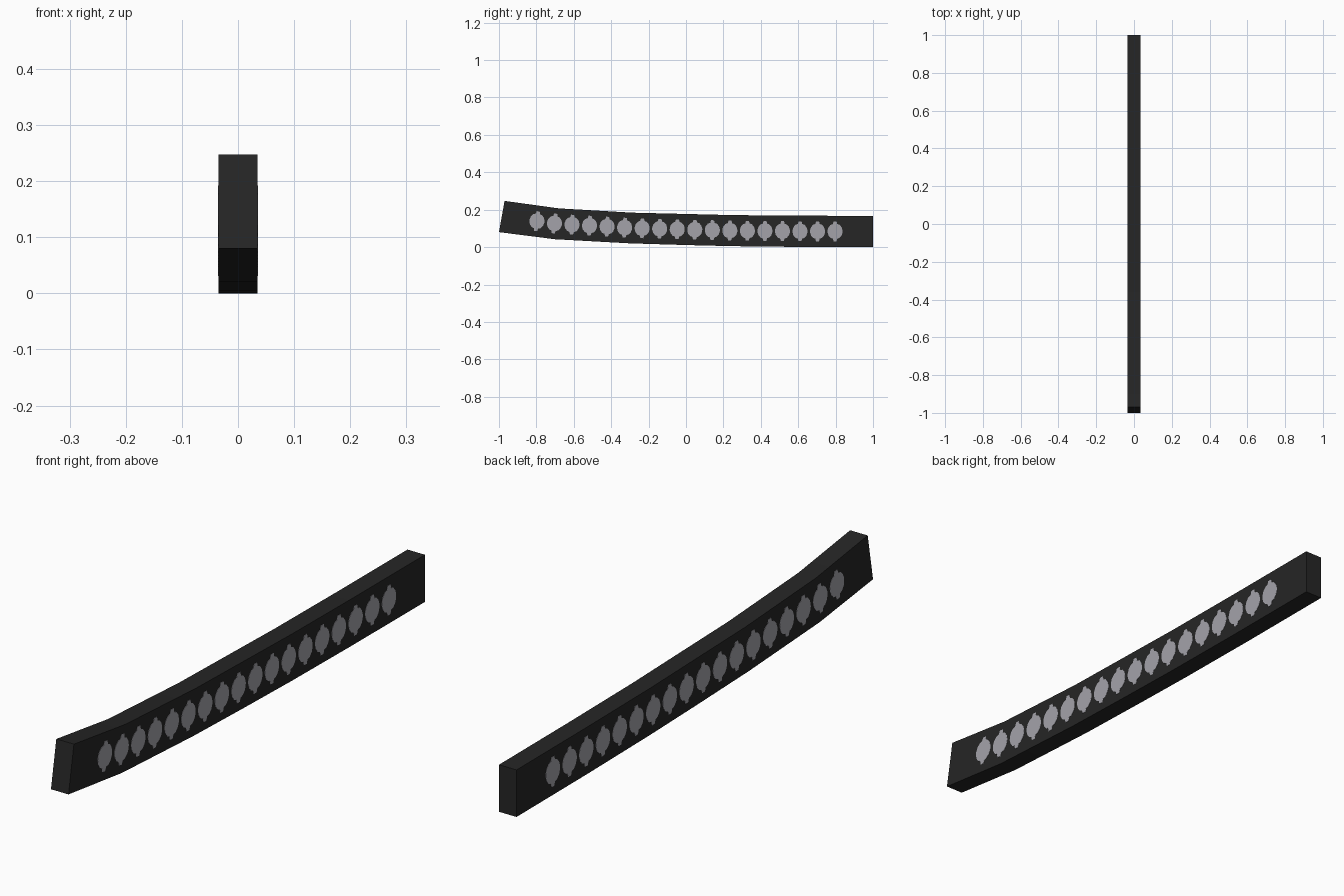
import bpy, bmesh, math
from mathutils import Vector

if "Cube" in bpy.data.objects:
    bpy.data.objects.remove(bpy.data.objects["Cube"])

HALF_W = 0.0345      # half thickness of the bar
PLATE = 0.0008       # thickness of the painted spots


def material(name, rgb):
    m = bpy.data.materials.new(name)
    m.diffuse_color = (*rgb, 1)
    m.use_nodes = True
    m.node_tree.nodes["Principled BSDF"].inputs["Base Color"].default_value = m.diffuse_color
    return m


black = material("matte black", (0.019, 0.019, 0.019))
grey = material("light grey", (0.37, 0.365, 0.40))

# Side profile (y, z) of the bar, upper and lower edges from front to back
lower = [(-1.0, 0.08), (-0.7, 0.042), (-0.3, 0.02), (0.0, 0.011), (0.25, 0.005), (0.6, 0.001), (1.0, 0.0)]
upper = [(-0.97, 0.247), (-0.68, 0.207), (-0.285, 0.184), (0.005, 0.177), (0.25, 0.171), (0.6, 0.168), (1.0, 0.167)]
centre = [((a[0] + b[0]) / 2, (a[1] + b[1]) / 2) for a, b in zip(lower, upper)]


def centre_at(y):
    """Height and slope angle of the bar's middle line at y."""
    for (y0, z0), (y1, z1) in zip(centre, centre[1:]):
        if y <= y1:
            break
    slope = (z1 - z0) / (y1 - y0)
    return z0 + slope * (y - y0), math.atan(slope)


def prism(bm, points, x0, x1):
    """Solid between x0 and x1 with the given (y, z) outline."""
    a = [bm.verts.new((x0, y, z)) for y, z in points]
    b = [bm.verts.new((x1, y, z)) for y, z in points]
    bm.faces.new(a)
    bm.faces.new(b[::-1])
    n = len(points)
    for i in range(n):
        j = (i + 1) % n
        bm.faces.new((a[i], b[i], b[j], a[j]))


def finish(bm, name, mat):
    bmesh.ops.recalc_face_normals(bm, faces=bm.faces[:])
    mesh = bpy.data.meshes.new(name)
    bm.to_mesh(mesh)
    bm.free()
    mesh.materials.append(mat)
    ob = bpy.data.objects.new(name, mesh)
    bpy.context.collection.objects.link(ob)
    return ob


# Curved bar: rectangular section lofted along the profile
bm = bmesh.new()
rings = []
for (ly, lz), (uy, uz) in zip(lower, upper):
    rings.append([bm.verts.new(p) for p in (
        (-HALF_W, ly, lz), (HALF_W, ly, lz), (HALF_W, uy, uz), (-HALF_W, uy, uz))])
for r, s in zip(rings, rings[1:]):
    for i in range(4):
        j = (i + 1) % 4
        bm.faces.new((r[i], r[j], s[j], s[i]))
bm.faces.new(rings[0])
bm.faces.new(rings[-1][::-1])
bar = finish(bm, "curved_bar", black)
bpy.context.view_layer.objects.active = bar
bar.select_set(True)
bpy.ops.object.shade_smooth_by_angle(angle=math.radians(30))
bar.select_set(False)

# Row of notched spots on the right side, mirrored to the left
quarter = [(0.040, 0.006), (0.035, 0.022), (0.024, 0.035), (0.012, 0.039), (0.008, 0.053)]
outline = (quarter + [(-u, v) for u, v in quarter[::-1]]
           + [(-u, -v) for u, v in quarter] + [(u, -v) for u, v in quarter[::-1]])
bm = bmesh.new()
for k in range(18):
    y = -0.797 + k * 1.594 / 17
    z, ang = centre_at(y)
    c, s = math.cos(ang), math.sin(ang)
    points = [(y + u * c - v * s, z + u * s + v * c) for u, v in outline]
    prism(bm, points, HALF_W - 0.0002, HALF_W + PLATE)
spots = finish(bm, "side_spots", grey)
spots.modifiers.new("Mirror", "MIRROR").use_axis = (True, False, False)
